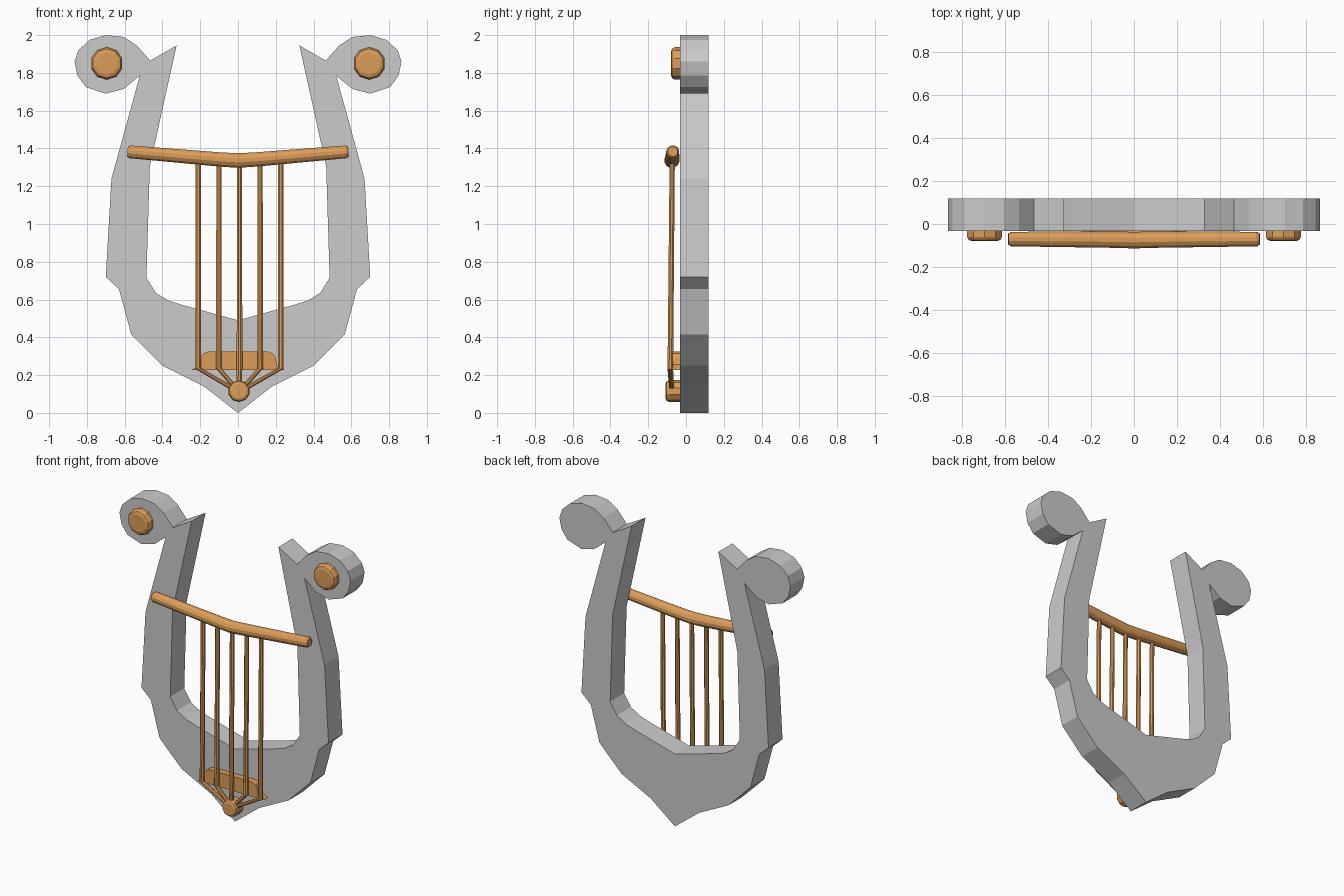
import bpy, bmesh, math
from mathutils import Vector

if "Cube" in bpy.data.objects:
    bpy.data.objects.remove(bpy.data.objects["Cube"])

wood = bpy.data.materials.new("orange")
wood.diffuse_color = (0.72, 0.34, 0.10, 1)
wood.use_nodes = True
wood.node_tree.nodes["Principled BSDF"].inputs["Base Color"].default_value = wood.diffuse_color


def finish(bm, name, mat=None):
    bmesh.ops.recalc_face_normals(bm, faces=bm.faces)
    me = bpy.data.meshes.new(name)
    bm.to_mesh(me)
    bm.free()
    ob = bpy.data.objects.new(name, me)
    bpy.context.collection.objects.link(ob)
    if mat:
        me.materials.append(mat)
    return ob


def slab(name, outline, y0, y1, mat=None):
    """Extrude an (x, z) outline from y0 to y1."""
    bm = bmesh.new()
    face = bm.faces.new([bm.verts.new((x, y0, z)) for x, z in outline])
    ext = bmesh.ops.extrude_face_region(bm, geom=[face])
    verts = [g for g in ext["geom"] if isinstance(g, bmesh.types.BMVert)]
    bmesh.ops.translate(bm, verts=verts, vec=(0, y1 - y0, 0))
    bmesh.ops.triangulate(bm, faces=[f for f in bm.faces if len(f.verts) > 4])
    return finish(bm, name, mat)


def tube(name, path, radii, sides, mat):
    """Capped tube through the points, one radius per point."""
    bm = bmesh.new()
    pts = [Vector(p) for p in path]
    rings = []
    for i, (p, r) in enumerate(zip(pts, radii)):
        t = (pts[min(i + 1, len(pts) - 1)] - pts[max(i - 1, 0)]).normalized()
        ref = Vector((0, 0, 1)) if abs(t.y) > 0.9 else Vector((0, 1, 0))
        u = t.cross(ref).normalized()
        v = t.cross(u)
        ang = [2 * math.pi * (k + 0.5) / sides for k in range(sides)]
        rings.append([bm.verts.new(p + r * (u * math.cos(a) + v * math.sin(a)))
                      for a in ang])
    for a, b in zip(rings, rings[1:]):
        for k in range(sides):
            n = (k + 1) % sides
            bm.faces.new((a[k], a[n], b[n], b[k]))
    bm.faces.new(rings[0])
    bm.faces.new(rings[-1])
    return finish(bm, name, mat)


# Body with two arms and scrolled tips: right half, mirrored to the left
half = [(0.18, 0.14), (0.40, 0.25), (0.565, 0.415), (0.63, 0.655),
        (0.70, 0.72), (0.67, 1.24), (0.52, 1.785), (0.605, 1.715),
        (0.70, 1.69), (0.805, 1.725), (0.85, 1.785), (0.865, 1.86), (0.845, 1.92),
        (0.785, 1.975), (0.70, 2.0), (0.605, 1.99), (0.535, 1.945),
        (0.465, 1.865), (0.325, 1.945), (0.467, 1.305), (0.485, 0.715),
        (0.435, 0.635), (0.37, 0.595), (0.29, 0.57)]
outline = [(0, 0)] + half + [(0, 0.49)] + [(-x, z) for x, z in reversed(half)]
slab("lyre_frame", outline, -0.032, 0.118)


# Round studs on the scrolls and the string anchor
def stud(name, x, z, r, front):
    ys = [-0.02, front + 0.02, front + 0.006, front]
    tube(name, [(x, y, z) for y in ys], [r, r, r * 0.9, r * 0.7], 10, wood)


stud("scroll_stud_left", -0.695, 1.85, 0.086, -0.08)
stud("scroll_stud_right", 0.695, 1.85, 0.086, -0.08)
stud("string_anchor", 0.005, 0.115, 0.058, -0.108)

# Crossbar dipping in the middle
tube("crossbar",
     [(-0.585, -0.07, 1.383), (-0.572, -0.07, 1.382), (-0.1, -0.073, 1.342),
      (0, -0.075, 1.336), (0.1, -0.073, 1.342), (0.572, -0.07, 1.382),
      (0.585, -0.07, 1.383)],
     [0.026, 0.035, 0.039, 0.04, 0.039, 0.035, 0.026], 12, wood)

# Bridge with rounded shoulders and flared foot
side = [(0.245, 0.228), (0.205, 0.255), (0.2, 0.29), (0.185, 0.315), (0.155, 0.326)]
slab("bridge", side + [(-x, z) for x, z in reversed(side)], -0.076, -0.025, wood)

# Strings running over the bridge and down to the anchor
for i in range(5):
    x = 0.008 + (i - 2) * 0.109
    tube(f"string_{i + 1}",
         [(x, -0.073, 1.335), (x, -0.083, 0.235), (0.005, -0.075, 0.11)],
         [0.015, 0.016, 0.013], 8, wood)
